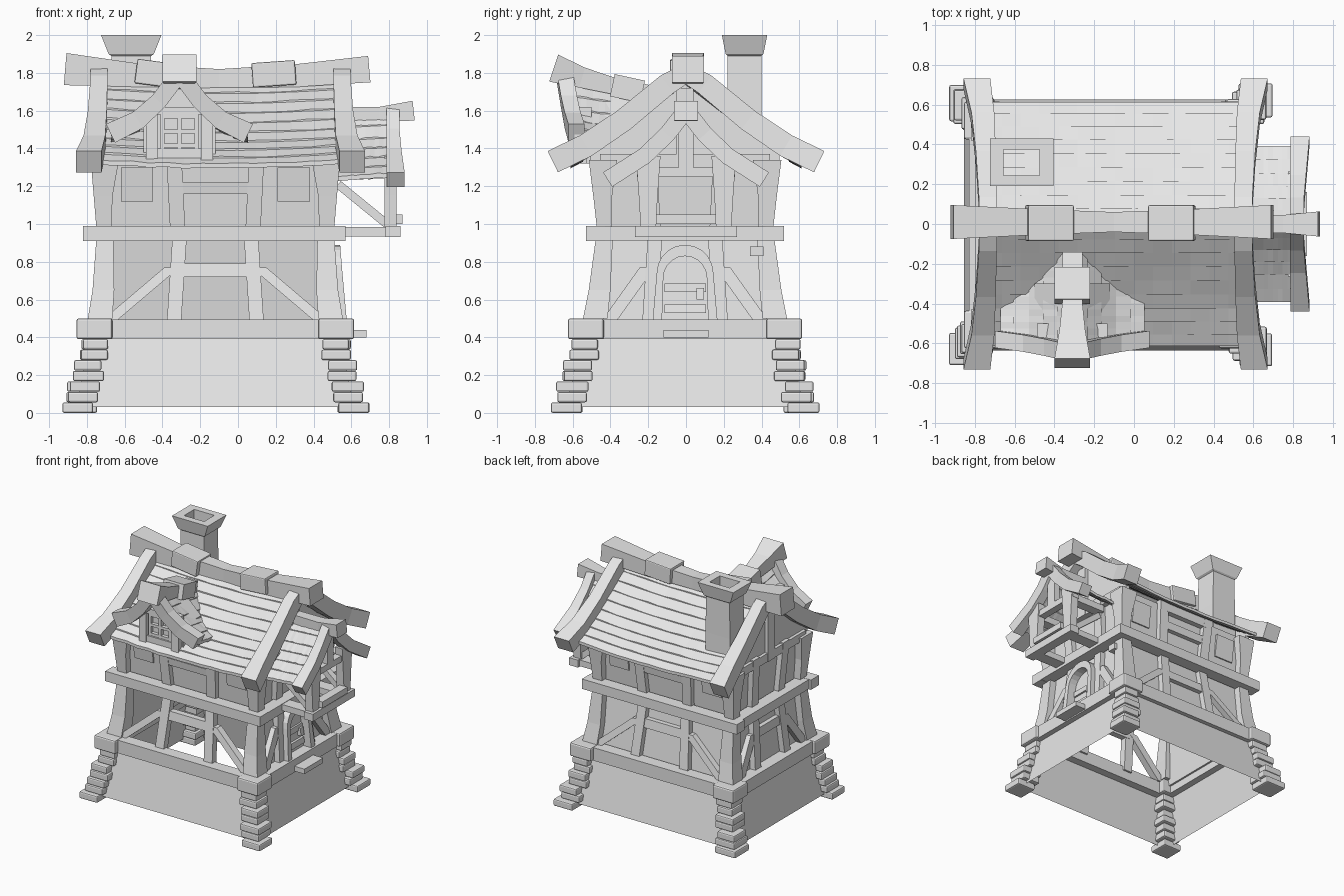
import bpy, bmesh, math, random
from mathutils import Vector as V

random.seed(4)
if "Cube" in bpy.data.objects:
    bpy.data.objects.remove(bpy.data.objects["Cube"])

grey = bpy.data.materials.new("plain_grey")
grey.use_nodes = True
grey.diffuse_color = (0.8, 0.8, 0.8, 1)
grey.node_tree.nodes["Principled BSDF"].inputs["Base Color"].default_value = (0.8, 0.8, 0.8, 1)

CX, CY = -0.12, -0.005           # centre of the house body
X, Y = V((1, 0, 0)), V((0, 1, 0))


def build(name, lofts, caps=True, bevel=0):
    """One object from lofts; a loft is a list of matching point rings."""
    bm = bmesh.new()
    for rings in lofts:
        rows = [[bm.verts.new(p) for p in ring] for ring in rings]
        n = len(rows[0])
        for a, b in zip(rows, rows[1:]):
            for i in range(n):
                bm.faces.new((a[i], a[(i + 1) % n], b[(i + 1) % n], b[i]))
        if caps:
            bm.faces.new(rows[0][::-1])
            bm.faces.new(rows[-1])
    bmesh.ops.recalc_face_normals(bm, faces=bm.faces)
    me = bpy.data.meshes.new(name)
    bm.to_mesh(me)
    bm.free()
    me.materials.append(grey)
    ob = bpy.data.objects.new(name, me)
    bpy.context.collection.objects.link(ob)
    if bevel:
        mod = ob.modifiers.new("soft_edges", "BEVEL")
        mod.width, mod.segments = bevel, 2
    return ob


def rect(x0, x1, y0, y1, z):
    return [V((x0, y0, z)), V((x1, y0, z)), V((x1, y1, z)), V((x0, y1, z))]


def block(x0, x1, y0, y1, z0, z1):
    return [rect(x0, x1, y0, y1, z0), rect(x0, x1, y0, y1, z1)]


def sweep(pts, side, w, h):
    """Rectangular section along a path; w is measured along side."""
    pts, rings = [V(p) for p in pts], []
    for i, p in enumerate(pts):
        t = (pts[min(i + 1, len(pts) - 1)] - pts[max(i - 1, 0)]).normalized()
        a = side * ((w[i] if isinstance(w, list) else w) / 2)
        b = t.cross(side).normalized() * ((h[i] if isinstance(h, list) else h) / 2)
        rings.append([p - a - b, p + a - b, p + a + b, p - a + b])
    return rings


def lerp(table, t):
    for a, b in zip(table, table[1:]):
        if t <= b[0]:
            k = max(0, (t - a[0]) / (b[0] - a[0]))
            return [p + (q - p) * k for p, q in zip(a[1:], b[1:])]
    return list(table[-1][1:])


# Waisted outline of the house: height, half width, half depth
OUTLINE = [(0.5, 0.675, 0.54), (0.65, 0.65, 0.51), (0.9, 0.63, 0.475), (1.0, 0.63, 0.465), (1.32, 0.66, 0.51)]


def on_wall(face, u, z, d):
    hx, hy = lerp(OUTLINE, z)
    return {"front": V((CX + u, CY - hy - d, z)), "back": V((CX + u, CY + hy + d, z)),
            "right": V((CX + hx + d, CY + u, z)), "left": V((CX - hx - d, CY + u, z))}[face]


def slab(face, poly, d0=-0.07, d1=-0.015):
    return [[on_wall(face, u, z, d) for u, z in poly] for d in (d0, d1)]


def board(face, u0, z0, u1, z1, w):
    return slab(face, [(u0 - w, z0), (u0 + w, z0), (u1 + w, z1), (u1 - w, z1)])


def plank(face, u0, u1, z0, z1, d0=-0.07, d1=-0.02):
    return slab(face, [(u0, z0), (u1, z0), (u1, z1), (u0, z1)], d0, d1)


# Plinth, corner stones and sill
build("plinth", [[rect(CX - a, CX + a, CY - b, CY + b, z) for a, b, z in ((0.735, 0.63, 0.03), (0.665, 0.55, 0.39))]], caps=False)
stones, pads = [], []
for sx in (-1, 1):
    for sy in (-1, 1):
        def corner(ox, oy, size, z0, z1):
            xs = sorted((CX + sx * ox, CX + sx * (ox - size)))
            ys = sorted((CY + sy * oy, CY + sy * (oy - size)))
            return block(*xs, *ys, z0, z1)
        for i in range(7):
            j = random.uniform(-0.01, 0.01) - (0.015 if i % 2 else 0)
            z = i * 0.056
            stones.append(corner(0.815 - i * 0.018 + j, 0.71 - i * 0.018 + j,
                                 0.175 - i * 0.005 + random.uniform(-0.015, 0.01), z, z + 0.055))
        pads.append(corner(0.735, 0.62, 0.19, 0.39, 0.5))
build("corner_stones", stones, bevel=0.01)
build("corner_pads", pads, bevel=0.012)
sill = [block(CX - 0.6, CX + 0.6, y - 0.05, y + 0.05, 0.39, 0.495) for y in (CY - 0.535, CY + 0.535)]
sill += [block(x - 0.05, x + 0.05, CY - 0.5, CY + 0.5, 0.39, 0.495) for x in (CX - 0.66, CX + 0.66)]
build("sill_beams", sill)

# Corner posts
posts = []
for sx in (-1, 1):
    for sy in (-1, 1):
        for heights in ((0.5, 0.65, 0.92), (0.98, 1.15, 1.34)):
            rings = []
            for z in heights:
                hx, hy = lerp(OUTLINE, z)
                s = {0.5: 0.13, 0.65: 0.115, 0.92: 0.09, 0.98: 0.08, 1.15: 0.1, 1.34: 0.15}[z]
                xs = sorted((CX + sx * hx, CX + sx * (hx - s)))
                ys = sorted((CY + sy * hy, CY + sy * (hy - s)))
                rings.append(rect(*xs, *ys, z))
            posts.append(rings)
build("corner_posts", posts)

# Infill walls (the lower front is left open) and timber framing
walls, frame = [], []
for face in ("front", "back", "left", "right"):
    long = face in ("front", "back")
    half, stud = (0.6, 0.2) if long else (0.44, 0.17)
    if face != "front":
        walls.append(plank(face, -half, half, 0.45, 0.95, -0.08, -0.06))
    walls.append(plank(face, -half, half, 0.95, 1.36, -0.08, -0.06))
    for s in (-1, 1):
        frame.append(board(face, s * (stud + 0.02), 0.46, s * (stud - 0.01), 0.92, 0.038))
        frame.append(board(face, s * stud, 0.98, s * (stud + 0.02), 1.38, 0.04))
        frame.append(board(face, s * (half - 0.04), 0.49, s * (stud + 0.03), 0.77, 0.04))
        if long:
            frame.append(plank(face, *sorted((s * 0.33, s * 0.5)), 1.12, 1.3, -0.07, -0.045))
    if long:
        frame += [plank(face, -0.2, 0.2, 1.16, 1.22), plank(face, -0.2, 0.2, 1.3, 1.37)]
    if face != "right":
        frame += [plank(face, -stud, stud, 0.72, 0.79)]
    if not long:
        walls.append(slab(face, [(-0.5, 1.32), (0.5, 1.32), (0.5, 1.37), (0.2, 1.585), (0, 1.74),
                                 (-0.2, 1.585), (-0.5, 1.37)], -0.08, -0.045))
        frame += [board(face, 0, 1.3, 0, 1.72, 0.045), plank(face, -0.45, 0.45, 1.3, 1.37)]
build("walls", walls)
build("timber_frame", frame)

# Belt beams around the waist
belt = [block(-0.82, 0.57, y, y + 0.1, 0.91, 0.99) for y in (-0.53, 0.42)]
belt += [block(x, x + 0.1, -0.5, 0.5, 0.912, 0.988) for x in (-0.8, 0.47)]
build("belt_beams", belt)


# Arched door
def arch(r, top, spread):
    curve = [(r * math.cos(a), top - r + r * math.sin(a)) for a in [math.pi * k / 10 for k in range(11)]]
    return [(r + spread, 0.39)] + curve + [(-r - spread, 0.39)]


outer, inner = arch(0.15, 0.89, 0.03), arch(0.115, 0.83, 0.01)
build("door_frame", [slab("right", [outer[i], outer[i + 1], inner[i + 1], inner[i]], -0.06, 0.03)
                     for i in range(len(outer) - 1)])
build("door", [slab("right", inner, -0.06, -0.04)]
      + [plank("right", -0.11, 0.11, z, z + 0.045, -0.05, -0.025) for z in (0.42, 0.53, 0.64)]
      + [plank("right", 0.06, 0.1, 0.6, 0.66, -0.05, -0.01)])
build("door_step", [block(0.5, 0.68, -0.12, 0.12, 0.4, 0.44)])
build("lamp_bracket", [block(0.46, 0.54, 0.34, 0.41, 0.83, 0.88)])


def roof(name, axis, a0, a1, profile, rows, sag, mid=0.0):
    """Overlapping uneven courses on both slopes; axis is the ridge direction."""
    lofts, n = [], 14
    for s in (-1, 1):
        for r in range(rows):
            rings = []
            for k in range(n + 1):
                u = k / n
                j = random.uniform(-0.004, 0.004)
                o1, z1 = lerp(profile, r / rows)
                o2, z2 = lerp(profile, (r + 1.15) / rows)
                drop = sag(u)
                ring = [(o1, z1 + 0.004), (o2, z2 + 0.012 + j), (o2, z2 - 0.012 + j), (o1, z1 - 0.02)]
                a = a0 + (a1 - a0) * u
                rings.append([V((a, mid + s * o, z + drop)) if axis == "x" else V((mid + s * o, a, z + drop))
                              for o, z in ring])
            lofts.append(rings)
    return build(name, lofts)


# Main roof, ridge beam, saddle blocks and barge boards
roof("main_roof", "x", -0.76, 0.57, [(0, 0.0, 1.755), (0.33, 0.2, 1.6), (0.66, 0.41, 1.445), (1, 0.61, 1.318), (1.2, 0.64, 1.303)],
     9, lambda u: 0.1 * (u - 0.5) ** 2 - 0.01)
build("ridge_beam", [sweep([(-0.915, 0.01, 1.82), (-0.5, 0.01, 1.785), (-0.1, 0.01, 1.77), (0.3, 0.01, 1.785), (0.695, 0.01, 1.82)],
                           Y, [0.17, 0.13, 0.1, 0.13, 0.17], [0.17, 0.12, 0.1, 0.12, 0.14])])
build("ridge_saddles", [sweep([(x - 0.115, 0.005, 1.795 + t), (x + 0.115, 0.005, 1.795 - t)], Y, 0.18, 0.13)
                        for x, t in ((-0.425, 0.015), (0.19, -0.008))], bevel=0.008)
barges = []
for sx, top in ((-1, -0.735), (1, 0.55)):
    for sy in (-1, 1):
        path = [(0, 0.0, 1.8), (0.1, 0.0, 1.74), (0.33, 0.01, 1.55), (0.53, 0.025, 1.415), (0.705, 0.055, 1.33)]
        barges.append(sweep([(top + sx * o, sy * y, z) for y, o, z in path], X,
                            [0.09, 0.09, 0.1, 0.115, 0.135], [0.1, 0.115, 0.12, 0.125, 0.125]))
build("barge_boards", barges)

# Chimney with a flared cap and a deep flue
flue = [(0.11, 0.095, 1.38), (0.11, 0.09, 1.6), (0.105, 0.09, 1.89), (0.12, 0.1, 1.9), (0.16, 0.12, 2.0),
        (0.09, 0.065, 2.0), (0.09, 0.065, 1.45)]
build("chimney", [[rect(-0.565 - a, -0.565 + a, 0.31 - b, 0.31 + b, z) for a, b, z in flue]])

# Dormer
DX = -0.31
gable = [(-0.19, 1.32), (0.19, 1.32), (0.19, 1.54), (0, 1.72), (-0.19, 1.54)]
build("dormer_wall", [[[V((DX + x, y, z)) for x, z in gable] for y in (-0.53, -0.3)]])
studs = [block(DX + s * 0.145 - 0.032, DX + s * 0.145 + 0.032, -0.575, -0.5, 1.32, 1.62) for s in (-1, 1)]
studs += [block(DX - 0.13, DX + 0.13, -0.565, -0.5, 1.35, 1.4), block(DX - 0.12, DX + 0.12, -0.565, -0.5, 1.58, 1.62)]
build("dormer_frame", studs)
bars = [block(DX + x - 0.011, DX + x + 0.011, -0.56, -0.52, 1.4, 1.59) for x in (-0.09, 0, 0.09)]
bars += [block(DX - 0.1, DX + 0.1, -0.558, -0.52, z - 0.011, z + 0.011) for z in (1.415, 1.49, 1.57)]
build("dormer_window_bars", bars)
roof("dormer_roof", "y", -0.59, -0.14, [(0, 0.0, 1.75), (0.33, 0.11, 1.63), (0.66, 0.23, 1.53), (1, 0.36, 1.47), (1.3, 0.38, 1.465)],
     5, lambda u: -0.07 * u, DX)
build("dormer_barge_boards", [sweep([(DX + s * x, y, z) for x, y, z in
      ((0.02, -0.64, 1.77), (0.11, -0.62, 1.65), (0.22, -0.6, 1.55), (0.365, -0.58, 1.48))], Y, 0.085, [0.09, 0.09, 0.1, 0.11])
      for s in (-1, 1)])
build("dormer_ridge", [sweep([(DX, -0.7, 1.825), (DX, -0.55, 1.775), (DX, -0.4, 1.735), (DX, -0.15, 1.68)],
                             X, [0.18, 0.13, 0.1, 0.1], [0.15, 0.11, 0.09, 0.09]),
                       sweep([(DX, -0.39, 1.735), (DX, -0.23, 1.7)], X, 0.18, 0.12)])

# Balcony with its own small roof
balcony = [block(0.78, 0.86, -0.27, 0.27, 0.93, 0.99), block(0.8, 0.87, -0.16, 0.16, 1.0, 1.05),
           block(0.77, 0.83, -0.26, 0.26, 1.25, 1.3), block(0.78, 0.83, -0.04, 0.04, 1.28, 1.55)]
for s in (-1, 1):
    y = s * 0.2
    balcony.append(block(0.5, 0.8, y - 0.05, y + 0.05, 0.935, 0.985))
    balcony.append([rect(0.775, 0.84, y - w, y + w, z) for z, w in ((0.98, 0.04), (1.15, 0.05), (1.36, 0.065))])
    balcony.append(block(0.5, 0.84, y - 0.04, y + 0.04, 1.24, 1.295))
    balcony.append(sweep([(0.53, y, 1.21), (0.8, y, 0.99)], Y, 0.05, 0.045))
build("balcony_frame", balcony)
roof("balcony_roof", "x", 0.48, 0.82, [(0, 0.0, 1.58), (0.33, 0.12, 1.44), (0.66, 0.24, 1.34), (1, 0.39, 1.24), (1.3, 0.41, 1.23)],
     6, lambda u: 0.02 * u)
build("balcony_barge_boards", [sweep([(x, s * y, z) for y, x, z in
      ((0.01, 0.82, 1.59), (0.1, 0.82, 1.475), (0.22, 0.825, 1.36), (0.415, 0.835, 1.235))], X, [0.07, 0.07, 0.08, 0.095], 0.09)
      for s in (-1, 1)])
build("balcony_ridge", [sweep([(0.5, 0, 1.585), (0.75, 0, 1.58), (0.93, 0, 1.6)], Y, [0.08, 0.09, 0.125], [0.07, 0.08, 0.105])])
